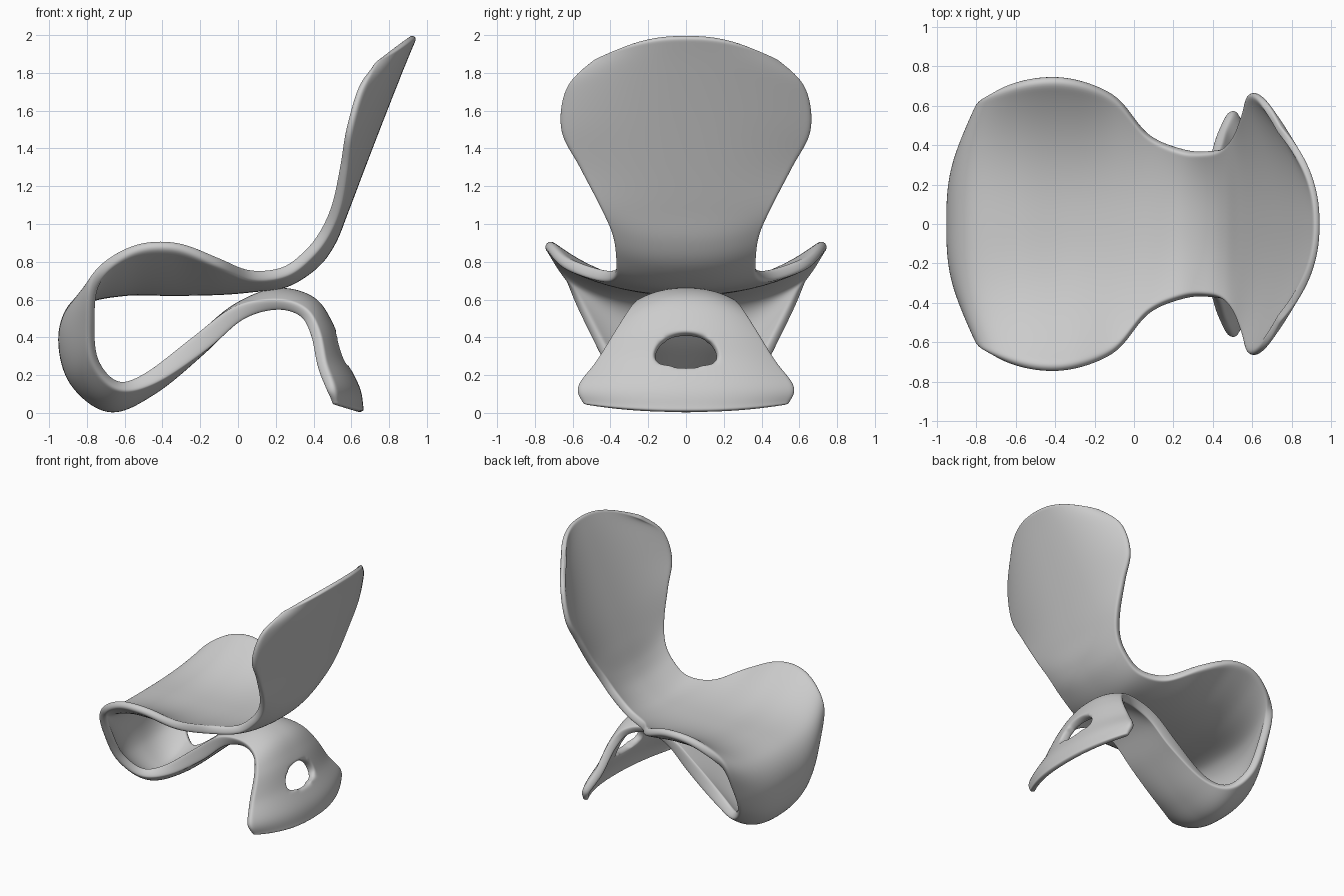
import bpy, bmesh, math
from mathutils import Vector

if "Cube" in bpy.data.objects:
    bpy.data.objects.remove(bpy.data.objects["Cube"])

# Ribbon stations: centre x, z | edge x, z | half width
ST = [
    (.93, 1.995, .73, 1.86, .48),
    (.86, 1.83, .645, 1.72, .63),
    (.75, 1.56, .585, 1.50, .66),
    (.65, 1.31, .56, 1.31, .565),
    (.56, 1.08, .525, 1.11, .46),
    (.49, .91, .465, .965, .39),
    (.40, .79, .38, .85, .368),
    (.25, .695, .25, .75, .375),
    (.08, .67, .07, .73, .455),
    (-.10, .655, -.10, .80, .65),
    (-.35, .65, -.33, .89, .735),
    (-.60, .65, -.56, .87, .725),
    (-.83, .595, -.745, .72, .645),
    (-.92, .42, -.77, .47, .52),
    (-.87, .18, -.745, .27, .41),
    (-.68, .035, -.63, .15, .31),
    (-.46, .135, -.46, .19, .24),
    (-.20, .36, -.20, .37, .22),
    (.00, .54, .00, .525, .22),
    (.20, .628, .20, .57, .24),
    (.38, .59, .34, .53, .29),
    (.475, .46, .405, .42, .37),
    (.54, .28, .44, .25, .48),
    (.62, .12, .485, .13, .57),
    (.65, .005, .51, .045, .54),
]
LAST = len(ST) - 1
TMAX = .11
ROWS, COLS = 6, 30


def bump(s, centre, width):
    return math.exp(-((s - centre) / width) ** 2)


def thickness(s):
    """Thin at both ends, thickest along the sloping base."""
    return .062 + .038 * bump(s, 17, 1.3) - .025 * (bump(s, 0, 3) + bump(s, LAST, .8))


def station(s):
    """Smooth interpolation of the station list."""
    i = min(max(int(math.floor(s)), 0), LAST - 1)
    t = s - i
    b, c = ST[i], ST[i + 1]
    a = ST[i - 1] if i > 0 else [2 * p - q for p, q in zip(b, c)]
    d = ST[i + 2] if i + 2 <= LAST else [2 * q - p for p, q in zip(b, c)]
    return [.5 * (2 * q + (r - p) * t + (2 * p - 5 * q + 4 * r - v) * t * t
                  + (3 * q - p - 3 * r + v) * t ** 3)
            for p, q, r, v in zip(a, b, c, d)]


def surface(s, u):
    cx, cz, ex, ez, w = station(s)
    k = abs(u) ** (2.3 + .7 * bump(s, 12.7, 1.8))
    return Vector((cx + (ex - cx) * k, w * u, cz + (ez - cz) * k))


# Surface grid for the continuous shell
bm = bmesh.new()
param, grid = {}, []
count = LAST * ROWS
for r in range(count + 1):
    row = []
    for c in range(COLS + 1):
        s, u = r / ROWS, -1 + 2 * c / COLS
        v = bm.verts.new(surface(s, u))
        param[v] = (s, u)
        row.append(v)
    grid.append(row)
for r in range(count):
    for c in range(COLS):
        bm.faces.new((grid[r][c], grid[r][c + 1], grid[r + 1][c + 1], grid[r + 1][c]))

# D-shaped opening in the rear leg: tall arch above, shallow below
HS, UP, DOWN, RY = 21.92, .64, .36, .165


def hole_coords(v):
    s, u = param[v]
    return (s - HS) / (UP if s < HS else DOWN), station(s)[4] * u / RY


gone = []
for f in bm.faces:
    pts = [hole_coords(v) for v in f.verts]
    if math.hypot(sum(p[0] for p in pts) / 4, sum(p[1] for p in pts) / 4) < 1:
        gone.append(f)
rim = {v for f in gone for v in f.verts if any(g not in gone for g in v.link_faces)}
for v in rim:
    a, b = hole_coords(v)
    d = math.hypot(a, b)
    s = HS + a / d * (UP if a < 0 else DOWN)
    param[v] = (s, b / d * RY / station(s)[4])
    v.co = surface(*param[v])
bmesh.ops.delete(bm, geom=gone, context='FACES')
bm.verts.index_update()
weights = [thickness(param[v][0]) / TMAX for v in bm.verts]
for f in bm.faces:
    f.smooth = True

me = bpy.data.meshes.new("chair_shell")
bm.to_mesh(me)
bm.free()
chair = bpy.data.objects.new("chair_shell", me)
bpy.context.collection.objects.link(chair)

# Varying thickness, then subdivision to round every rim
vg = chair.vertex_groups.new(name="thickness")
for i, w in enumerate(weights):
    vg.add([i], min(w, 1), 'REPLACE')
sol = chair.modifiers.new("thickness", 'SOLIDIFY')
sol.thickness = TMAX
sol.offset = 0
sol.vertex_group = "thickness"
sub = chair.modifiers.new("round_rims", 'SUBSURF')
sub.levels = sub.render_levels = 2
